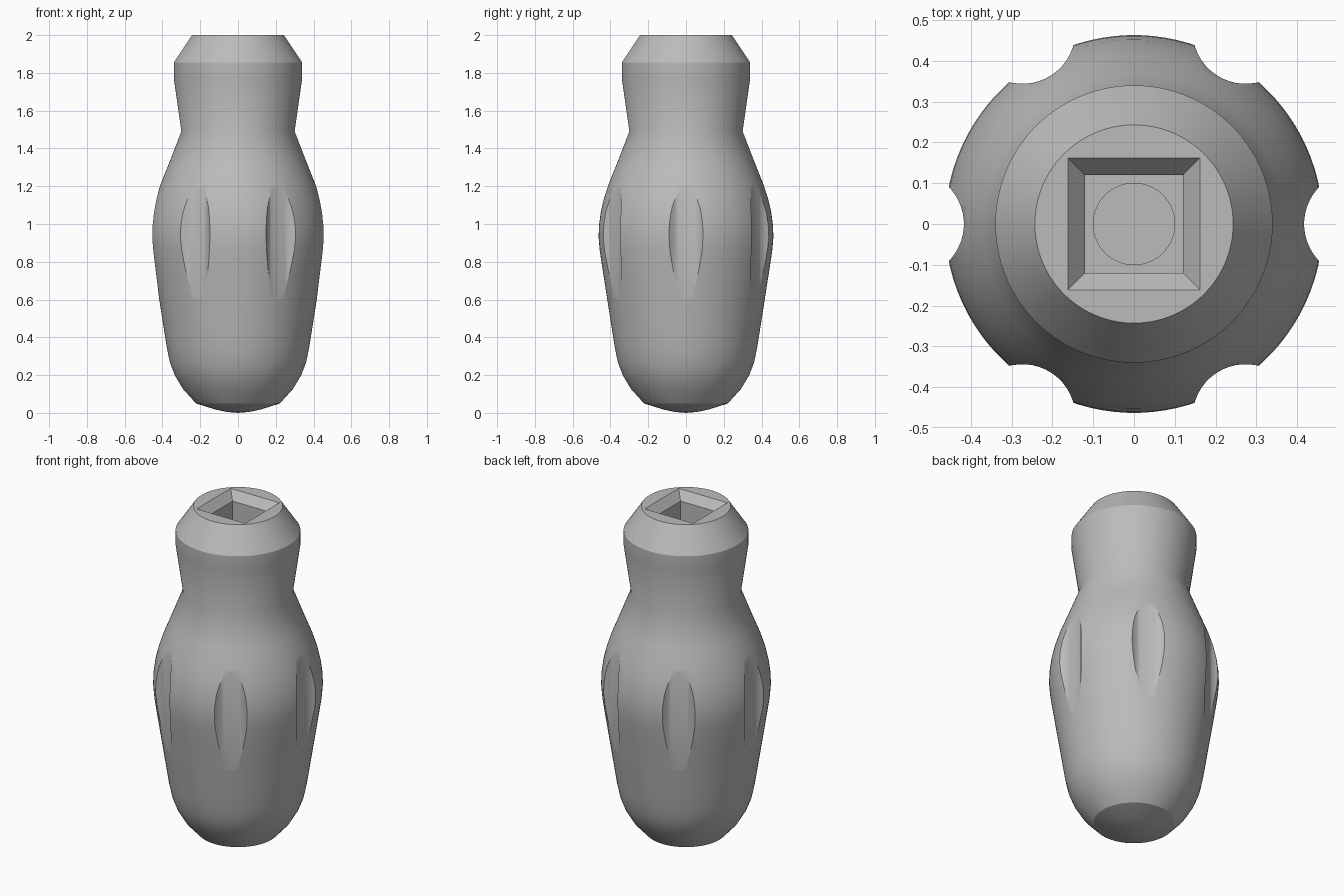
import bpy, bmesh, math
from mathutils import Matrix, Vector

if "Cube" in bpy.data.objects:
    bpy.data.objects.remove(bpy.data.objects["Cube"], do_unlink=True)

grey = bpy.data.materials.new("plain_grey")
grey.use_nodes = True
COLOR = (0.5, 0.5, 0.5, 1)
grey.diffuse_color = COLOR
grey.node_tree.nodes["Principled BSDF"].inputs["Base Color"].default_value = COLOR


def make_object(name, bm):
    bmesh.ops.recalc_face_normals(bm, faces=bm.faces)
    mesh = bpy.data.meshes.new(name)
    bm.to_mesh(mesh)
    bm.free()
    mesh.materials.append(grey)
    obj = bpy.data.objects.new(name, mesh)
    bpy.context.collection.objects.link(obj)
    return obj


def lathe(name, profile, sides):
    """Stack rings of (radius, height) and close both ends."""
    bm = bmesh.new()
    rings = []
    for r, z in profile:
        if r == 0:
            rings.append([bm.verts.new((0, 0, z))] * sides)
        else:
            rings.append([bm.verts.new((r * math.cos(a), r * math.sin(a), z))
                          for a in (math.tau * (i + 0.5) / sides for i in range(sides))])
    for low, high in zip(rings, rings[1:]):
        for i in range(sides):
            j = (i + 1) % sides
            bm.faces.new(list(dict.fromkeys((low[i], low[j], high[j], high[i]))))
    for ring in (rings[0], rings[-1]):
        if ring[0] is not ring[1]:
            bm.faces.new(ring)
    return make_object(name, bm)


def cut(target, cutter):
    mod = target.modifiers.new(cutter.name, 'BOOLEAN')
    mod.operation = 'DIFFERENCE'
    mod.solver = 'EXACT'
    mod.object = cutter
    bpy.context.view_layer.objects.active = target
    bpy.ops.object.modifier_apply(modifier=mod.name)
    bpy.data.objects.remove(cutter, do_unlink=True)


# Turned body, from the shallow domed butt to the chamfered collar
body = [(0, 0), (0.06, 0.005), (0.12, 0.018), (0.222, 0.05),
        (0.29, 0.125), (0.335, 0.2), (0.36, 0.265), (0.377, 0.345),
        (0.392, 0.44), (0.417, 0.6), (0.442, 0.76), (0.457, 0.86),
        (0.463, 0.93), (0.461, 0.99), (0.452, 1.06), (0.436, 1.13),
        (0.41, 1.21), (0.37, 1.31), (0.3, 1.49),
        (0.34, 1.77), (0.34, 1.855), (0.243, 2)]
handle = lathe("handle", body, 96)

# Six round grip flutes
FLUTE_R = 0.13
FLUTE_FLOOR = 0.417
for k in range(6):
    flute = lathe("flute_cutter", [(FLUTE_R, 0.59), (FLUTE_R, 1.4)], 48)
    turn = Matrix.Rotation(k * math.tau / 6, 4, 'Z')
    flute.data.transform(turn @ Matrix.Translation(Vector((FLUTE_FLOOR + FLUTE_R, 0, 0))))
    cut(handle, flute)

# Square socket with bevelled mouth, then a round bore below it
ROOT2 = math.sqrt(2)
mouth = [(0.12 * ROOT2, 1.6), (0.12 * ROOT2, 1.95), (0.162 * ROOT2, 2), (0.162 * ROOT2, 2.05)]
cut(handle, lathe("socket_cutter", mouth, 4))
cut(handle, lathe("bore_cutter", [(0.1, 1.4), (0.1, 1.65)], 48))

# Smooth shading with crisp edges
bpy.ops.object.select_all(action='DESELECT')
handle.select_set(True)
bpy.context.view_layer.objects.active = handle
bpy.ops.object.shade_smooth_by_angle(angle=math.radians(30))
